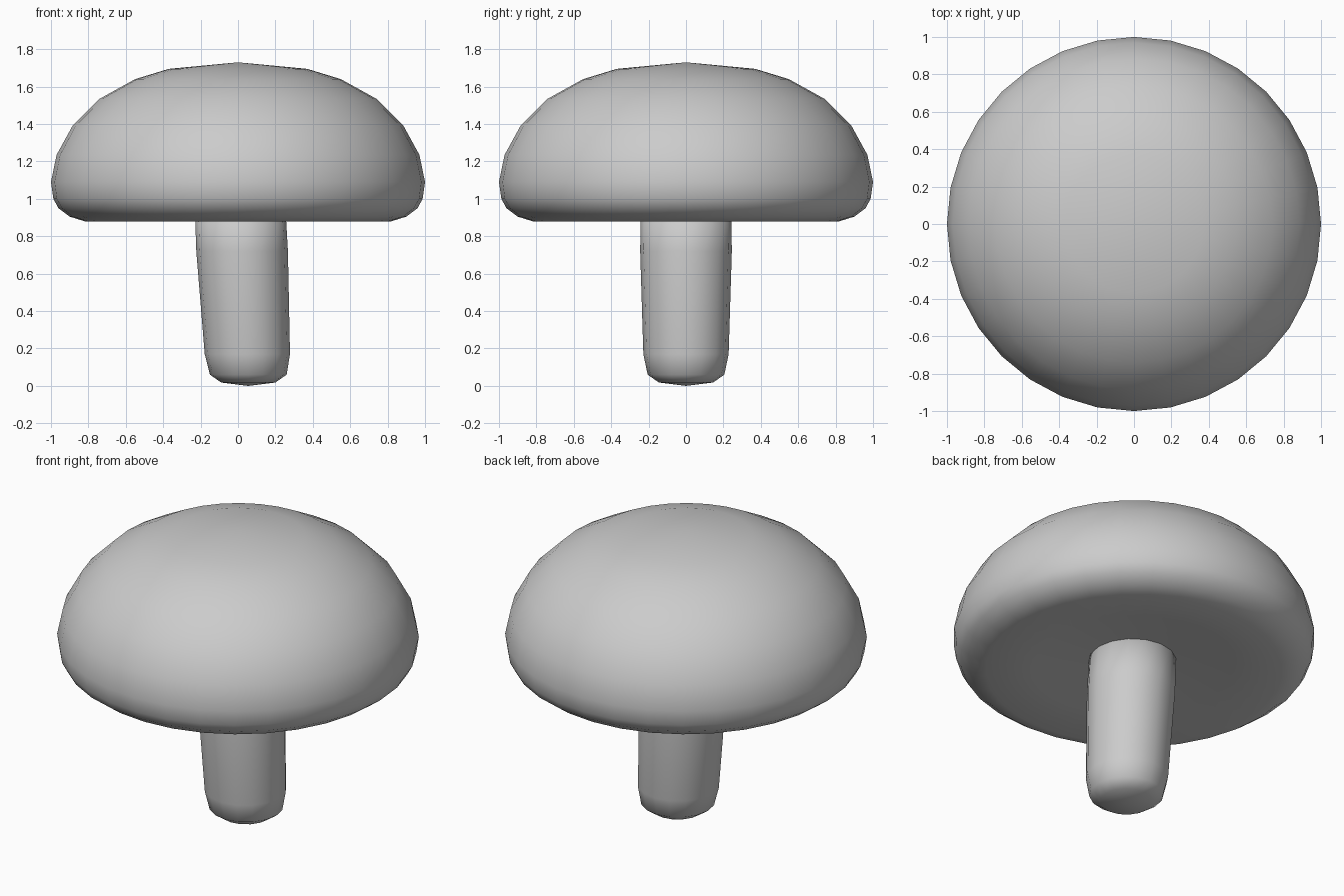
import bpy, bmesh
from math import cos, sin, tau

if "Cube" in bpy.data.objects:
    bpy.data.objects.remove(bpy.data.objects["Cube"])


def lathe(name, rings, sides):
    """Skin rings of (radius, z, centre x); radius 0 makes a pole."""
    bm = bmesh.new()
    loops = []
    for r, z, cx in rings:
        n = sides if r > 0 else 1
        loops.append([bm.verts.new((cx + r * cos(tau * i / sides),
                                    r * sin(tau * i / sides), z)) for i in range(n)])
    for a, b in zip(loops, loops[1:]):
        for i in range(sides):
            j = (i + 1) % sides
            if len(a) == 1:
                bm.faces.new((a[0], b[j], b[i]))
            elif len(b) == 1:
                bm.faces.new((a[i], a[j], b[0]))
            else:
                bm.faces.new((a[i], a[j], b[j], b[i]))
    bmesh.ops.recalc_face_normals(bm, faces=bm.faces)
    for f in bm.faces:
        f.smooth = True
    mesh = bpy.data.meshes.new(name)
    bm.to_mesh(mesh)
    bm.free()
    obj = bpy.data.objects.new(name, mesh)
    bpy.context.collection.objects.link(obj)
    return obj


# Domed cap with a rolled rim and slightly hollow underside
cap_profile = [(0, 0.95), (0.24, 0.935), (0.55, 0.91), (0.82, 0.88), (0.90, 0.905),
               (0.96, 0.95), (0.987, 1.0), (1.0, 1.09), (0.97, 1.235), (0.885, 1.39),
               (0.74, 1.535), (0.55, 1.64), (0.37, 1.695), (0, 1.73)]
lathe("mushroom_cap", [(r, z, 0) for r, z in cap_profile], 32)

# Leaning stem with a rounded foot, its top buried in the cap
lathe("mushroom_stem", [(0, 0, 0.055), (0.145, 0.018, 0.055), (0.205, 0.06, 0.055),
                        (0.228, 0.17, 0.05), (0.245, 0.72, 0.022),
                        (0.242, 0.98, 0.01), (0, 1.0, 0.01)], 16)
